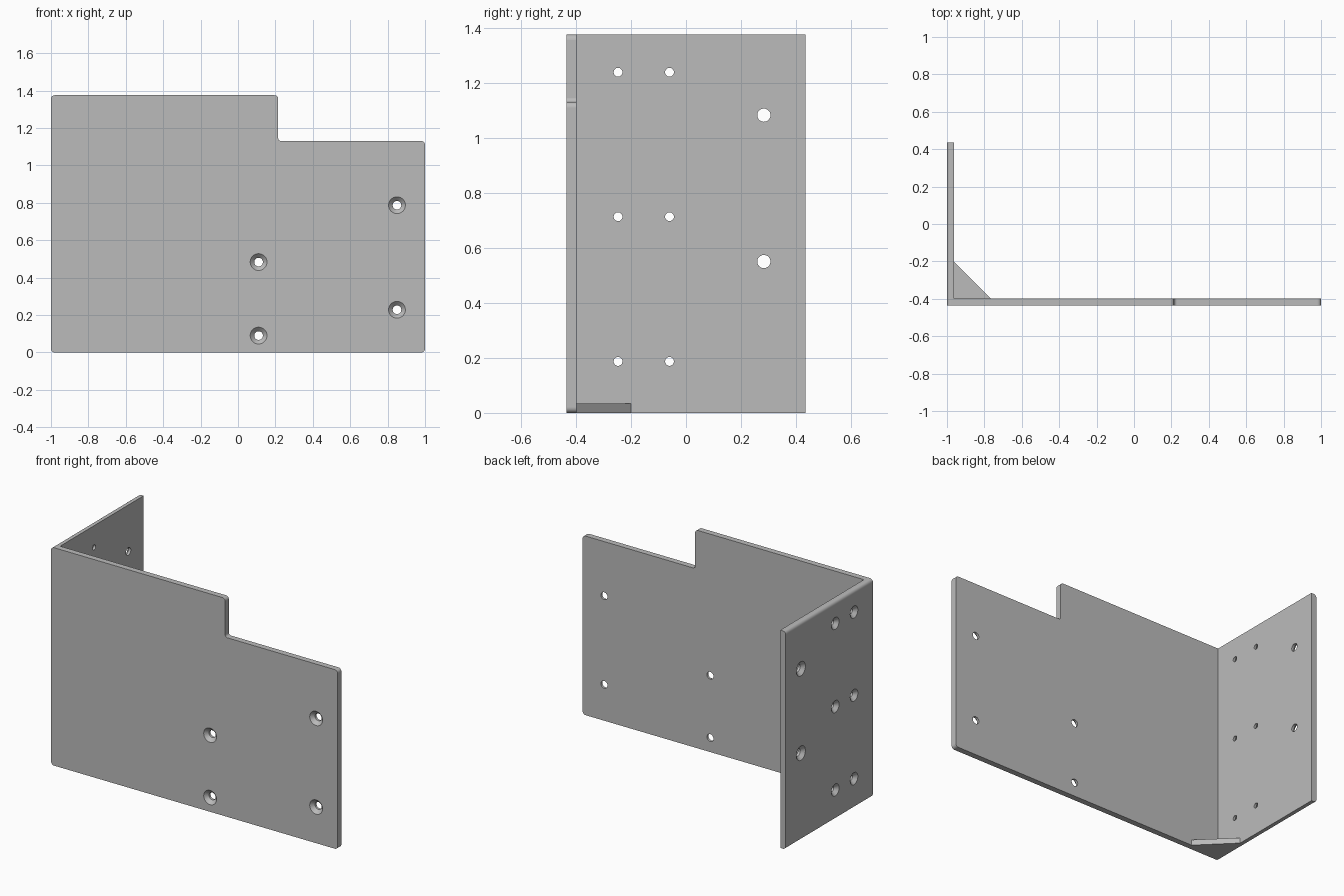
import bpy, bmesh, math
from mathutils import Matrix, Vector

if "Cube" in bpy.data.objects:
    bpy.data.objects.remove(bpy.data.objects["Cube"], do_unlink=True)

LEFT, RIGHT, HEIGHT = -1.0, 1.0, 1.375
FRONT, BACK = -0.435, 0.435
THICK = 0.037
INNER_X, INNER_Y = LEFT + THICK, FRONT + THICK
FILLET = 0.02

grey = bpy.data.materials.new("plain_grey")
grey.use_nodes = True
grey.diffuse_color = (0.5, 0.5, 0.5, 1)
grey.node_tree.nodes["Principled BSDF"].inputs["Base Color"].default_value = grey.diffuse_color


def rounded(corners, steps=6):
    """Outline from (a, b, radius) right-angled corners."""
    pts = [Vector(c[:2]) for c in corners]
    out = []
    for i, p in enumerate(pts):
        r = corners[i][2]
        if r == 0:
            out.append(p)
            continue
        before = (pts[i - 1] - p).normalized()
        after = (pts[(i + 1) % len(pts)] - p).normalized()
        centre = p + r * (before + after)
        for k in range(steps + 1):
            t = math.pi / 2 * k / steps
            out.append(centre - r * (after * math.cos(t) + before * math.sin(t)))
    return out


def make_object(name, bm):
    bmesh.ops.recalc_face_normals(bm, faces=bm.faces)
    mesh = bpy.data.meshes.new(name)
    bm.to_mesh(mesh)
    bm.free()
    obj = bpy.data.objects.new(name, mesh)
    bpy.context.collection.objects.link(obj)
    mesh.materials.append(grey)
    return obj


def extrude(name, points, offset):
    """Prism from 3D outline points."""
    bm = bmesh.new()
    face = bm.faces.new([bm.verts.new(p) for p in points])
    grown = bmesh.ops.extrude_face_region(bm, geom=[face], use_keep_orig=True)
    verts = [g for g in grown["geom"] if isinstance(g, bmesh.types.BMVert)]
    bmesh.ops.translate(bm, verts=verts, vec=offset)
    return make_object(name, bm)


def add_countersink(bm, place, r, outer, segments=32):
    """Lathed screw-hole cutter: a cone narrowing into a straight shaft."""
    rings = []
    for radius, depth in ((outer + 0.01, -0.01), (r, outer - r), (r, THICK + 0.02)):
        rings.append([bm.verts.new(place @ Vector((
            radius * math.cos(2 * math.pi * k / segments),
            radius * math.sin(2 * math.pi * k / segments), depth)))
            for k in range(segments)])
    for a, b in zip(rings, rings[1:]):
        for k in range(segments):
            n = (k + 1) % segments
            bm.faces.new((a[k], a[n], b[n], b[k]))
    bm.faces.new(rings[0])
    bm.faces.new(rings[-1])


def drill(obj, holes):
    bm = bmesh.new()
    for place, r, outer in holes:
        add_countersink(bm, place, r, outer)
    cutter = make_object("hole_cutter", bm)
    cutter.hide_render = True
    mod = obj.modifiers.new("holes", "BOOLEAN")
    mod.operation, mod.solver, mod.object = "DIFFERENCE", "EXACT", cutter
    bpy.ops.object.select_all(action="DESELECT")
    bpy.context.view_layer.objects.active = obj
    obj.select_set(True)
    bpy.ops.object.modifier_apply(modifier=mod.name)
    bpy.data.objects.remove(cutter, do_unlink=True)


def finish(obj):
    """Smooth the fillets and holes, keep the plate faces flat."""
    bpy.ops.object.select_all(action="DESELECT")
    bpy.context.view_layer.objects.active = obj
    obj.select_set(True)
    bpy.ops.object.shade_smooth_by_angle(angle=math.radians(30))
    for face in obj.data.polygons:
        face.use_smooth = max(abs(c) for c in face.normal) < 0.9999


# Front plate with a stepped top corner
step_x, step_z = 0.215, 1.13
outline = rounded([(LEFT, 0, FILLET), (RIGHT, 0, FILLET), (RIGHT, step_z, FILLET),
                   (step_x, step_z, 0.015), (step_x, HEIGHT, FILLET), (LEFT, HEIGHT, FILLET)])
front_plate = extrude("front_plate", [(p.x, FRONT, p.y) for p in outline], (0, THICK, 0))
facing_in = Matrix.Rotation(-math.pi / 2, 4, "X")
drill(front_plate, [(Matrix.Translation((x, FRONT, z)) @ facing_in, 0.023, 0.045)
                    for x, z in ((0.11, 0.09), (0.11, 0.483), (0.85, 0.228), (0.85, 0.787))])

# Side plate running back, rounded along its outer edges
outline = rounded([(LEFT, 0, FILLET), (INNER_X, 0, 0), (INNER_X, HEIGHT, 0), (LEFT, HEIGHT, FILLET)])
side_plate = extrude("side_plate", [(p.x, INNER_Y, p.y) for p in outline], (0, BACK - INNER_Y, 0))
facing_side = Matrix.Rotation(math.pi / 2, 4, "Y")
small = [(y, z, 0.016, 0.038) for y in (-0.247, -0.06) for z in (0.187, 0.713, 1.238)]
large = [(0.283, z, 0.024, 0.045) for z in (0.55, 1.082)]
drill(side_plate, [(Matrix.Translation((LEFT, y, z)) @ facing_side, r, outer)
                   for y, z, r, outer in small + large])

# Triangular brace in the bottom inside corner
leg = 0.198
brace = extrude("corner_brace", [(INNER_X, INNER_Y, 0), (INNER_X + leg, INNER_Y, 0),
                                 (INNER_X, INNER_Y + leg, 0)], (0, 0, 0.035))

for part in (front_plate, side_plate, brace):
    finish(part)
